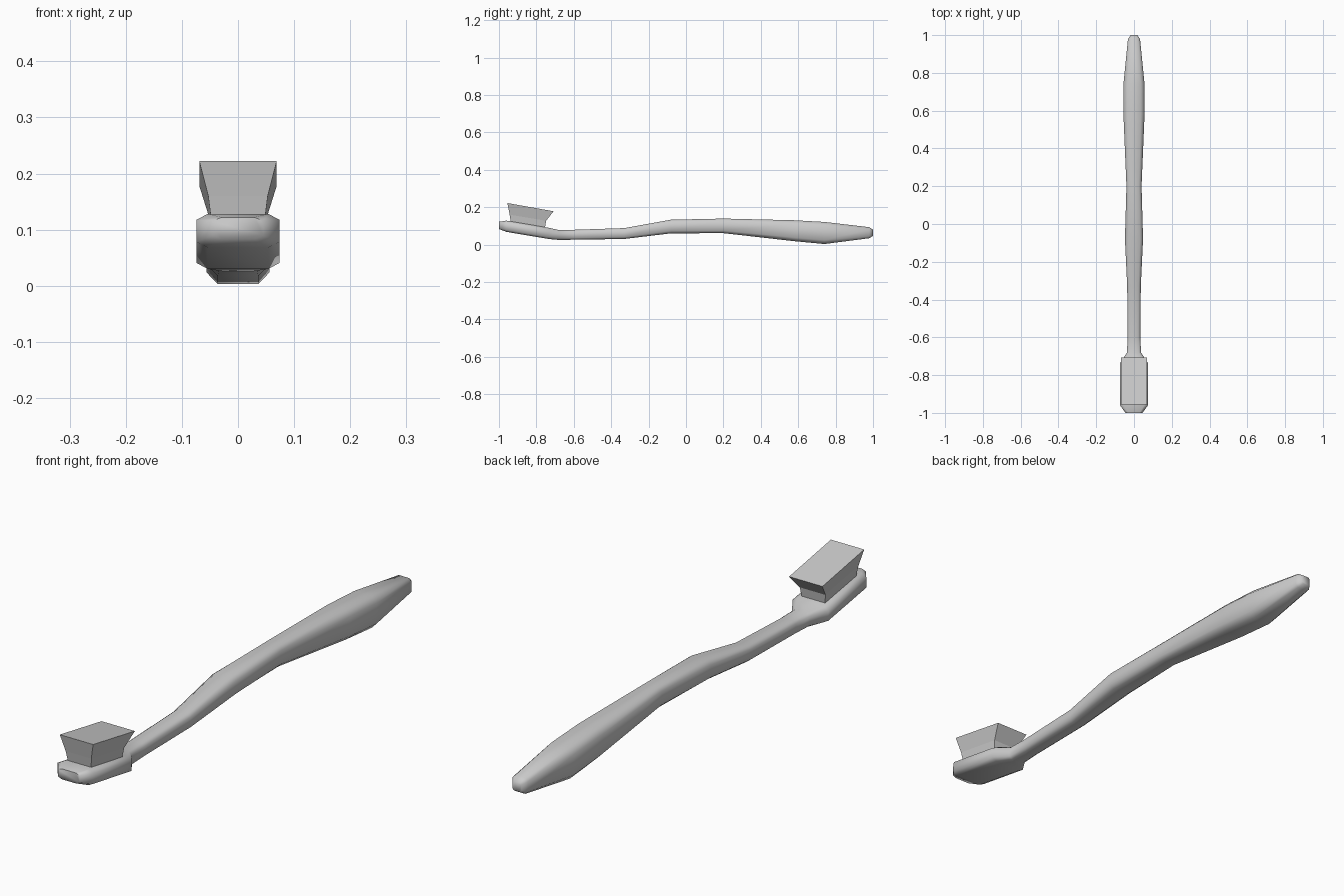
import bpy, bmesh

cube = bpy.data.objects.get("Cube")
if cube:
    bpy.data.objects.remove(cube, do_unlink=True)

grey = bpy.data.materials.new("light grey")
grey.use_nodes = True
grey.diffuse_color = (0.6, 0.6, 0.6, 1)
grey.node_tree.nodes["Principled BSDF"].inputs["Base Color"].default_value = (0.6, 0.6, 0.6, 1)


def loft(name, rings, smooth):
    """Skin a list of closed rings and cap both ends."""
    bm = bmesh.new()
    loops = [[bm.verts.new(p) for p in ring] for ring in rings]
    for a, b in zip(loops, loops[1:]):
        for i in range(len(a)):
            j = (i + 1) % len(a)
            bm.faces.new((a[i], a[j], b[j], b[i]))
    bm.faces.new(loops[0])
    bm.faces.new(loops[-1])
    bmesh.ops.recalc_face_normals(bm, faces=bm.faces)
    for f in bm.faces:
        f.smooth = smooth
    mesh = bpy.data.meshes.new(name)
    bm.to_mesh(mesh)
    bm.free()
    mesh.materials.append(grey)
    obj = bpy.data.objects.new(name, mesh)
    bpy.context.collection.objects.link(obj)
    return obj


def octagon(y, low, high, half, tilt=0.0):
    """Chamfered rectangle across the handle."""
    mid, h = (low + high) / 2, (high - low) / 2
    k = 0.35
    cx, cz = half - min(0.02, half * k), h * (1 - k)
    corners = [(half, cz), (cx, h), (-cx, h), (-half, cz),
               (-half, -cz), (-cx, -h), (cx, -h), (half, -cz)]
    return [(x, y + tilt * z, mid + z) for x, z in corners]


# Head, neck and grip: y, underside, top, half width
stations = [
    (-1.00, 0.083, 0.122, 0.045),
    (-0.96, 0.068, 0.128, 0.074),
    (-0.735, 0.030, 0.090, 0.074),
    (-0.68, 0.025, 0.078, 0.037),
    (-0.60, 0.026, 0.079, 0.034),
    (-0.33, 0.030, 0.088, 0.036),
    (-0.08, 0.060, 0.133, 0.048),
    (0.20, 0.061, 0.139, 0.040),
    (0.58, 0.018, 0.130, 0.056),
    (0.74, 0.003, 0.121, 0.056),
    (0.98, 0.034, 0.093, 0.032),
    (1.00, 0.046, 0.080, 0.018),
]
body = loft("handle_and_head", [octagon(*s) for s in stations], True)
bpy.context.view_layer.objects.active = body
body.select_set(True)
bpy.ops.object.shade_smooth_by_angle(angle=1.05)


def block(front, back, half, z_front, z_back):
    """Sloping rectangle, one level of the bristle block."""
    return [(-half, front, z_front), (half, front, z_front),
            (half, back, z_back), (-half, back, z_back)]


# Flared bristle block
loft("bristles", [
    block(-0.935, -0.755, 0.047, 0.112, 0.083),
    block(-0.943, -0.748, 0.053, 0.160, 0.127),
    block(-0.955, -0.708, 0.069, 0.222, 0.178),
], False)
